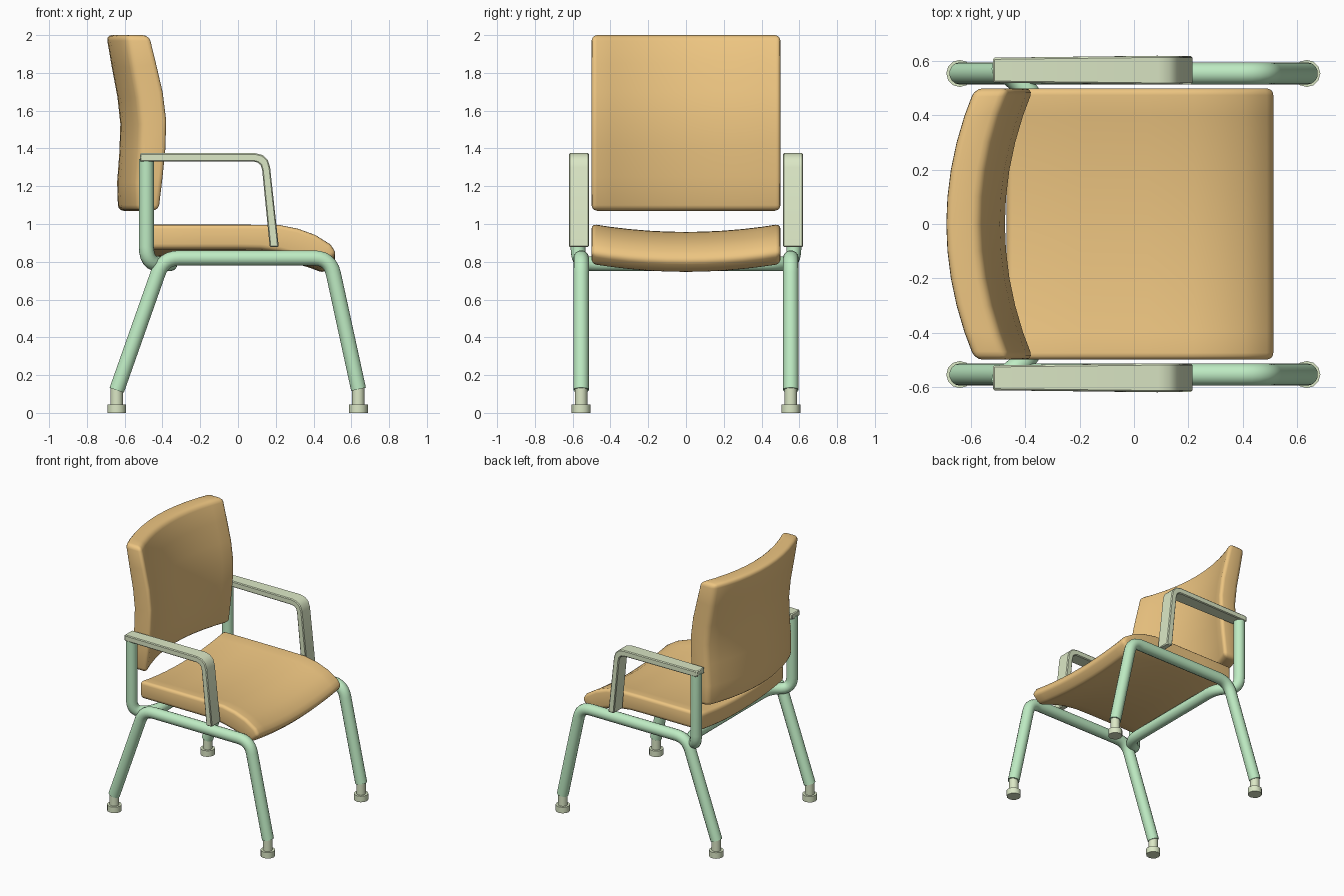
import bpy, bmesh, math
from mathutils import Vector, Matrix

if "Cube" in bpy.data.objects:
    bpy.data.objects.remove(bpy.data.objects["Cube"])


def material(name, rgb):
    m = bpy.data.materials.new(name)
    m.diffuse_color = (*rgb, 1)
    m.use_nodes = True
    m.node_tree.nodes["Principled BSDF"].inputs["Base Color"].default_value = m.diffuse_color
    return m


ORANGE = material("upholstery", (0.85, 0.56, 0.22))
GREEN = material("frame_paint", (0.52, 0.84, 0.55))
PALE = material("plastic", (0.71, 0.80, 0.56))


def finish(obj, mat, angle=40):
    obj.data.materials.append(mat)
    bpy.ops.object.select_all(action='DESELECT')
    obj.select_set(True)
    bpy.context.view_layer.objects.active = obj
    if obj.type == 'CURVE':
        bpy.ops.object.convert(target='MESH')
        obj = bpy.context.object
    bpy.ops.object.shade_smooth_by_angle(angle=math.radians(angle))
    return obj


def mesh_object(name, bm, mat, angle=40):
    me = bpy.data.meshes.new(name)
    bm.to_mesh(me)
    bm.free()
    obj = bpy.data.objects.new(name, me)
    bpy.context.collection.objects.link(obj)
    return finish(obj, mat, angle)


def slab(name, side_a, side_b, place, steps, bevel, segs, mat, limit=40):
    """Strip between two xz profiles, carried across y; place(x, t, z) gives the point, t in -1..1."""
    bm = bmesh.new()
    ring = side_a + side_b[::-1]
    n, k = len(ring), len(side_a)
    rows = []
    for s in range(steps + 1):
        t = -1 + 2 * s / steps
        rows.append([bm.verts.new(place(x, t, z)) for x, z in ring])
    for r0, r1 in zip(rows, rows[1:]):
        for i in range(n):
            j = (i + 1) % n
            bm.faces.new((r0[i], r0[j], r1[j], r1[i]))
    for r in (rows[0], rows[-1]):
        for i in range(k - 1):
            bm.faces.new((r[i], r[i + 1], r[n - 2 - i], r[n - 1 - i]))
    bmesh.ops.recalc_face_normals(bm, faces=bm.faces)
    hard = [e for e in bm.edges if e.calc_face_angle(0) > math.radians(limit)]
    bmesh.ops.bevel(bm, geom=hard, offset=bevel, segments=segs, profile=0.5,
                    affect='EDGES', clamp_overlap=True)
    return mesh_object(name, bm, mat)


def fillet(points, d, steps=6):
    pts = [Vector(p) for p in points]
    out = [pts[0]]
    for a, b, c in zip(pts, pts[1:], pts[2:]):
        p = b + (a - b).normalized() * min(d, (a - b).length * 0.48)
        q = b + (c - b).normalized() * min(d, (c - b).length * 0.48)
        for i in range(steps + 1):
            t = i / steps
            out.append(p * (1 - t) ** 2 + b * 2 * t * (1 - t) + q * t * t)
    return out + [pts[-1]]


def tube(name, points, radius, d, mat):
    pts = fillet(points, d)
    cu = bpy.data.curves.new(name, 'CURVE')
    cu.dimensions = '3D'
    cu.bevel_depth = radius
    cu.bevel_resolution = 5
    cu.use_fill_caps = True
    sp = cu.splines.new('POLY')
    sp.points.add(len(pts) - 1)
    for q, p in zip(sp.points, pts):
        q.co = (*p, 1)
    obj = bpy.data.objects.new(name, cu)
    bpy.context.collection.objects.link(obj)
    return finish(obj, mat)


# Seat cushion, dished across its width with a waterfall front
seat_top = [(-0.47, 1.0), (-0.2, 1.0), (0.05, 1.0), (0.22, 0.998), (0.32, 0.978),
            (0.41, 0.945), (0.49, 0.895), (0.523, 0.845)]
seat_bottom = [(-0.47, 0.87), (-0.2, 0.87), (0.0, 0.87), (0.12, 0.868), (0.22, 0.855),
               (0.30, 0.835), (0.38, 0.81), (0.455, 0.782)]
slab("seat", seat_top, seat_bottom,
     lambda x, t, z: (x, 0.5 * t, z - 0.042 * (1 - t * t)), 10, 0.025, 3, ORANGE)

# Backrest, curved in plan and with a lumbar bulge
back_front = [(-0.462, 2.0), (-0.425, 1.85), (-0.39, 1.7), (-0.371, 1.55),
              (-0.375, 1.4), (-0.39, 1.25), (-0.412, 1.07)]
back_rear = [(-0.592, 2.0), (-0.563, 1.83), (-0.533, 1.67), (-0.518, 1.53),
             (-0.523, 1.38), (-0.535, 1.22), (-0.53, 1.07)]
slab("backrest", back_front, back_rear,
     lambda x, t, z: (x - 0.105 * (1 - t * t), 0.5 * t, z), 10, 0.03, 3, ORANGE)

# Rear support: both arm posts and the crossbar under the seat in one bent tube
half = [(-0.485, 0.572, 1.345), (-0.485, 0.572, 0.79), (-0.36, 0.47, 0.79)]
tube("arm_posts_and_crossbar",
     half + [(x, -y, z) for x, y, z in reversed(half)], 0.04, 0.09, GREEN)

arm_outer = [(-0.52, 1.375), (0.09, 1.375), (0.13, 1.365), (0.157, 1.34), (0.17, 1.30), (0.216, 0.878)]
arm_inner = [(-0.52, 1.33), (0.085, 1.33), (0.105, 1.325), (0.12, 1.312), (0.128, 1.285), (0.168, 0.878)]

for side, name in ((-1, "right"), (1, "left")):
    # Side frame: front leg, rail and back leg
    y = 0.555 * side
    tube(f"{name}_leg_frame", [(-0.642, y, 0.12), (-0.395, y, 0.82),
                               (0.487, y, 0.82), (0.638, y, 0.125)], 0.041, 0.085, GREEN)
    # Armrest band, slightly wider towards the front
    slab(f"{name}_armrest", arm_outer, arm_inner,
         lambda x, t, z: (x, side * 0.567 + t * (0.046 + 0.007 * min(1, (x + 0.52) / 0.6)), z),
         1, 0.006, 1, PALE)
    # Feet: stem and glide
    for x, end in ((-0.642, "back"), (0.637, "front")):
        bm = bmesh.new()
        for r, z0, z1 in ((0.05, 0, 0.045), (0.033, 0.04, 0.15)):
            bmesh.ops.create_cone(bm, cap_ends=True, segments=12, radius1=r, radius2=r,
                                  depth=z1 - z0,
                                  matrix=Matrix.Translation((x, y, (z0 + z1) / 2)))
        mesh_object(f"{name}_{end}_foot", bm, PALE)
